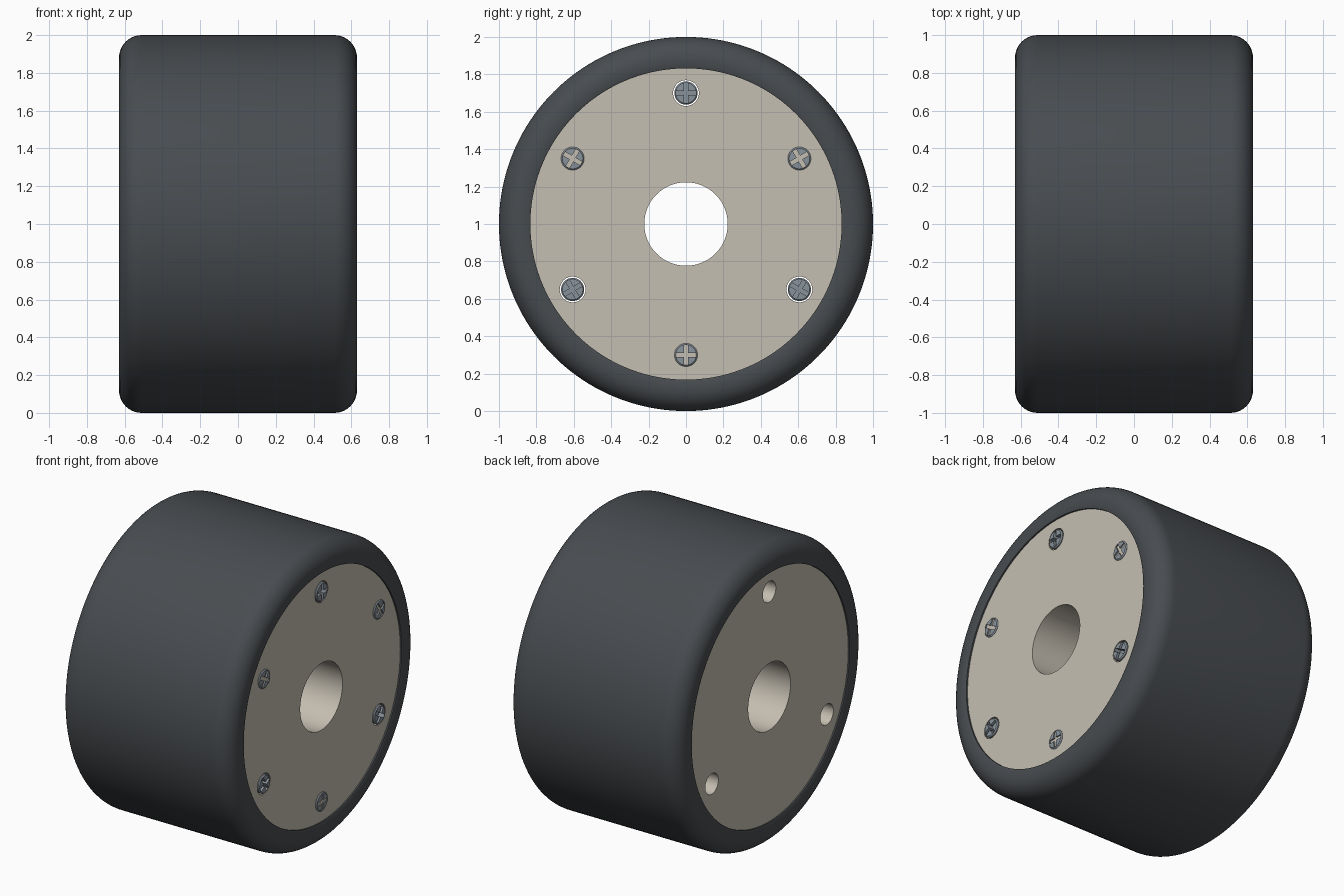
import bpy, bmesh, math
from mathutils import Matrix, Vector

if "Cube" in bpy.data.objects:
    bpy.data.objects.remove(bpy.data.objects["Cube"])

AXLE = Vector((0, 0, 1))
HUB_X = 0.615      # hub half width
BOLT_R = 0.70      # bolt circle radius


def material(name, rgb):
    m = bpy.data.materials.new(name)
    m.diffuse_color = (*rgb, 1)
    m.use_nodes = True
    m.node_tree.nodes["Principled BSDF"].inputs["Base Color"].default_value = m.diffuse_color
    return m


def make_object(name, bm, mat=None):
    bmesh.ops.recalc_face_normals(bm, faces=bm.faces)
    me = bpy.data.meshes.new(name)
    bm.to_mesh(me)
    bm.free()
    ob = bpy.data.objects.new(name, me)
    bpy.context.collection.objects.link(ob)
    ob.location = AXLE
    if mat:
        me.materials.append(mat)
    return ob


def activate(ob):
    bpy.ops.object.select_all(action='DESELECT')
    ob.select_set(True)
    bpy.context.view_layer.objects.active = ob


def smooth(ob):
    activate(ob)
    bpy.ops.object.shade_smooth_by_angle(angle=math.radians(35))


def lathe(name, profile, segs, mat, closed=True, offset=0.0):
    """Revolve (x, radius) points around the x axis."""
    bm = bmesh.new()
    rings = []
    for i in range(segs):
        a = 2 * math.pi * i / segs
        rings.append([bm.verts.new((x, r * math.sin(a), r * math.cos(a) + offset))
                      for x, r in profile])
    n = len(profile)
    for i in range(segs):
        p, q = rings[i], rings[(i + 1) % segs]
        for j in range(n if closed else n - 1):
            k = (j + 1) % n
            bm.faces.new((p[j], p[k], q[k], q[j]))
    bmesh.ops.remove_doubles(bm, verts=bm.verts, dist=1e-5)
    return make_object(name, bm, mat)


def cut(target, cutter):
    cutter.hide_render = True
    mod = target.modifiers.new("cut", 'BOOLEAN')
    mod.operation = 'DIFFERENCE'
    mod.solver = 'EXACT'
    mod.object = cutter
    activate(target)
    bpy.ops.object.modifier_apply(modifier=mod.name)
    bpy.data.objects.remove(cutter)


rubber = material("rubber", (0.065, 0.072, 0.08))
plastic = material("hub_plastic", (0.56, 0.52, 0.44))
steel = material("screw_steel", (0.25, 0.29, 0.33))

# Tyre: wide ring with rounded shoulders
W, F = 0.63, 0.12
arc = [(W - F + F * math.cos(t), 1 - F + F * math.sin(t))
       for t in (math.pi / 2 * i / 10 for i in range(11))]
half = [(W, 0.845), (W - 0.005, 0.832)]
right = half[::-1] + arc
left = [(-x, r) for x, r in reversed(right)]
tyre = lathe("tyre", right + left, 160, rubber)
smooth(tyre)

# Hub: solid drum with an axle bore and three through holes
hub = lathe("hub", [(-HUB_X, 0.223), (-HUB_X, 0.832),
                    (HUB_X, 0.832), (HUB_X, 0.223)], 160, plastic)
for k in range(3):
    hole = lathe("hole_cutter", [(-1, 0), (-1, 0.069), (1, 0.069), (1, 0)],
                 40, None, closed=False, offset=BOLT_R)
    hole.rotation_euler.x = k * 2 * math.pi / 3
    cut(hub, hole)
smooth(hub)

# Screw: low pan head with a cross slot, shared by six positions
h = HUB_X
screw = lathe("screw_1", [(h - 0.09, 0), (h - 0.09, 0.03), (h - 0.05, 0.062),
                          (h + 0.002, 0.062), (h + 0.008, 0.055), (h + 0.011, 0)],
              40, steel, closed=False, offset=BOLT_R)
for size in ((0.10, 0.106, 0.022), (0.10, 0.022, 0.106)):
    bm = bmesh.new()
    bmesh.ops.create_cube(bm, size=1, matrix=Matrix.Translation((h + 0.015, 0, BOLT_R))
                          @ Matrix.Diagonal((*size, 1)))
    cut(screw, make_object("slot_cutter", bm))
smooth(screw)
for k in range(1, 6):
    s = screw.copy()
    s.name = f"screw_{k + 1}"
    s.rotation_euler.x = k * math.pi / 3
    bpy.context.collection.objects.link(s)
